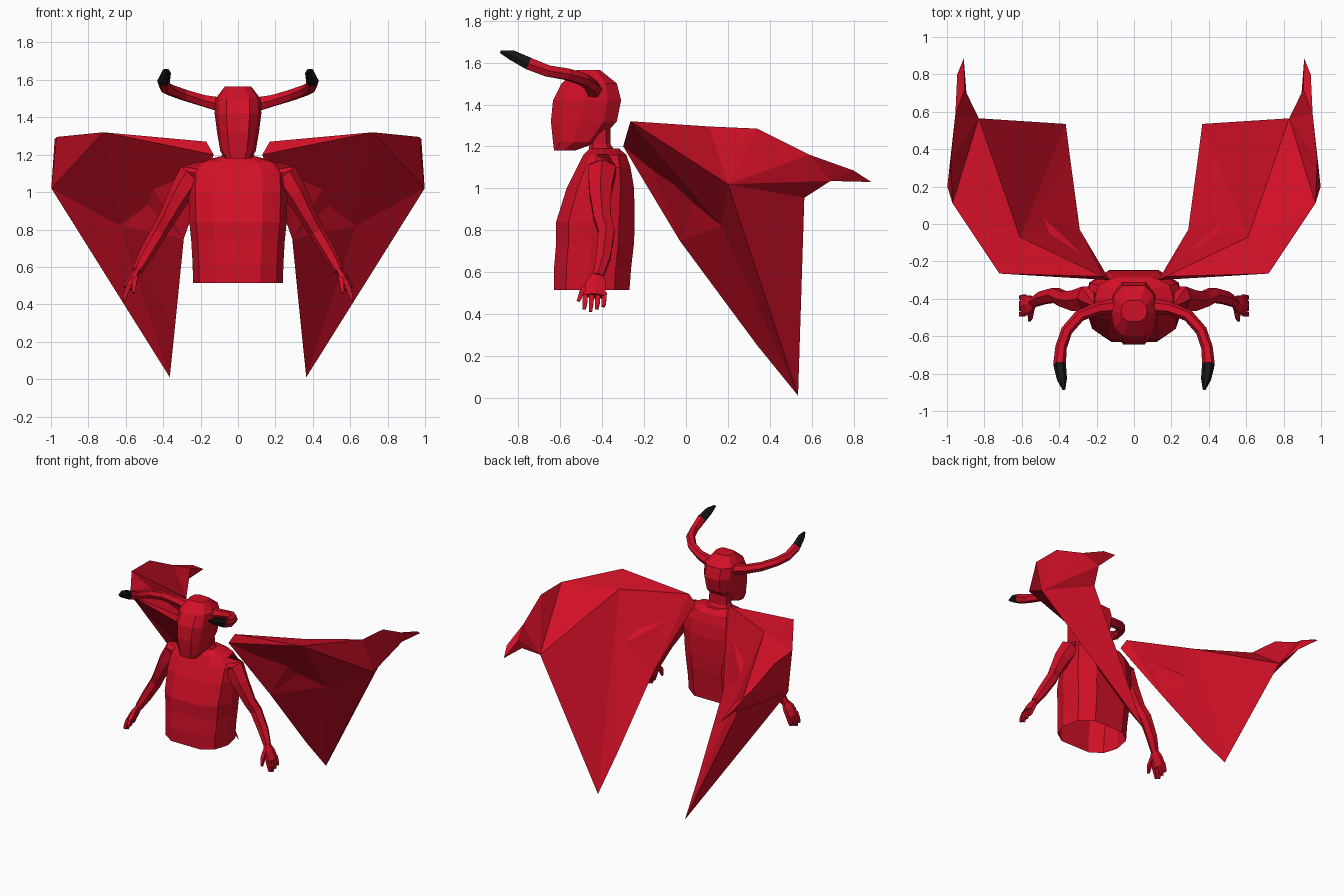
import bpy, bmesh
from mathutils import Vector

cube = bpy.data.objects.get("Cube")
if cube:
    bpy.data.objects.remove(cube, do_unlink=True)


def material(name, colour):
    mat = bpy.data.materials.new(name)
    mat.use_nodes = True
    mat.diffuse_color = colour
    shader = mat.node_tree.nodes["Principled BSDF"]
    shader.inputs["Base Color"].default_value = colour
    shader.inputs["Roughness"].default_value = 0.8
    return mat


red = material("crimson", (0.64, 0.005, 0.02, 1))
black = material("horn_black", (0.008, 0.008, 0.008, 1))


def build(name, verts, faces, mirrored=False, mats=(red,), rule=None):
    """Make a flat shaded object, optionally mirrored over x."""
    mesh = bpy.data.meshes.new(name)
    mesh.from_pydata([tuple(v) for v in verts], [], faces)
    for mat in mats:
        mesh.materials.append(mat)
    bm = bmesh.new()
    bm.from_mesh(mesh)
    bmesh.ops.recalc_face_normals(bm, faces=bm.faces)
    bm.to_mesh(mesh)
    bm.free()
    if rule:
        for poly in mesh.polygons:
            poly.material_index = rule(poly.center)
    obj = bpy.data.objects.new(name, mesh)
    bpy.context.collection.objects.link(obj)
    if mirrored:
        mod = obj.modifiers.new("Mirror", "MIRROR")
        mod.use_mirror_merge = False


def skin(rings, cap_start=True):
    """Bridge equal rings of points into one surface."""
    n = len(rings[0])
    verts = [p for ring in rings for p in ring]
    faces = [(r * n + i, r * n + (i + 1) % n, (r + 1) * n + (i + 1) % n, (r + 1) * n + i)
             for r in range(len(rings) - 1) for i in range(n)]
    faces.append(tuple(range(len(verts) - n, len(verts))))
    if cap_start:
        faces.append(tuple(range(n)))
    return verts, faces


# Half outline of a body section, from front to back, then its mirror
half = [(0.5, -1), (0.86, -0.68), (1, -0.1), (0.9, 0.6), (0.5, 1)]
outline = half + [(-x, y) for x, y in reversed(half)]


def stack(levels):
    """Rings from (height, front y, back y, half width)."""
    return [[Vector((x * w, (front + back) / 2 + y * (back - front) / 2, z))
             for x, y in outline] for z, front, back, w in levels]


def tube(name, path, section, **options):
    """Sweep a section along a path of (point, radius)."""
    pts = [Vector(p) for p, r in path]
    rings = []
    for i, (p, r) in enumerate(path):
        along = (pts[min(i + 1, len(pts) - 1)] - pts[max(i - 1, 0)]).normalized()
        guide = Vector((0, 1, 0)) if abs(along.z) > 0.6 else Vector((0, 0, 1))
        side = along.cross(guide).normalized()
        up = side.cross(along)
        rings.append([pts[i] + r * (a * side + b * up) for a, b in section])
    build(name, *skin(rings), mirrored=True, **options)


hexagon = [(1, 0), (0.5, 0.87), (-0.5, 0.87), (-1, 0), (-0.5, -0.87), (0.5, -0.87)]
square = [(0.8, 0.8), (-0.8, 0.8), (-0.8, -0.8), (0.8, -0.8)]
palm = [(0.5 * a, b) for a, b in hexagon]

# Torso, open at the waist
build("torso", *skin(stack([
    (0.515, -0.63, -0.27, 0.24), (0.62, -0.63, -0.262, 0.243),
    (0.74, -0.62, -0.248, 0.25), (0.84, -0.62, -0.245, 0.26),
    (1.0, -0.57, -0.248, 0.265), (1.1, -0.52, -0.265, 0.26),
    (1.16, -0.49, -0.285, 0.21), (1.19, -0.46, -0.32, 0.1)]), cap_start=False))

# Neck and head
build("neck", *skin(stack([
    (1.15, -0.47, -0.32, 0.11), (1.21, -0.46, -0.36, 0.08),
    (1.32, -0.48, -0.36, 0.08)])))
build("head", *skin(stack([
    (1.18, -0.63, -0.53, 0.07), (1.22, -0.635, -0.42, 0.095),
    (1.32, -0.645, -0.33, 0.112), (1.42, -0.635, -0.31, 0.125),
    (1.5, -0.595, -0.33, 0.12), (1.565, -0.52, -0.41, 0.07)])))

# Horns with dark tips
tube("horn", [
    ((0.08, -0.44, 1.465), 0.045), ((0.19, -0.45, 1.49), 0.034),
    ((0.29, -0.49, 1.52), 0.032), ((0.36, -0.57, 1.545), 0.031),
    ((0.39, -0.66, 1.56), 0.031), ((0.398, -0.75, 1.595), 0.034),
    ((0.385, -0.83, 1.635), 0.027), ((0.375, -0.885, 1.652), 0.008)],
    hexagon, mats=(red, black), rule=lambda c: int(c.y < -0.74))

# Arms and hands
tube("arm", [
    ((0.19, -0.4, 1.12), 0.055), ((0.25, -0.4, 1.085), 0.075),
    ((0.31, -0.41, 0.99), 0.062), ((0.38, -0.4, 0.86), 0.046),
    ((0.42, -0.38, 0.79), 0.044), ((0.49, -0.395, 0.67), 0.039),
    ((0.54, -0.42, 0.58), 0.028)], hexagon)
tube("hand", [
    ((0.535, -0.42, 0.59), 0.03), ((0.56, -0.43, 0.545), 0.055),
    ((0.59, -0.435, 0.485), 0.058)], palm)
for i in range(4):
    y = -0.48 + 0.03 * i
    low = 0.41 + 0.012 * abs(i - 1)
    tube(f"finger_{i + 1}", [
        ((0.585, y, 0.5), 0.015), ((0.603, y - 0.003, 0.45), 0.014),
        ((0.608, y - 0.006, low), 0.009)], square)
tube("thumb", [
    ((0.55, -0.45, 0.55), 0.02), ((0.555, -0.495, 0.51), 0.016),
    ((0.56, -0.515, 0.46), 0.009)], square)

# Wing: named corners joined by panels
corners = {
    "root": (0.13, -0.3, 1.2), "shoulder": (0.17, -0.28, 1.27),
    "elbow": (0.72, -0.265, 1.32), "ridge": (0.61, -0.07, 1.27),
    "wrist": (0.97, 0.11, 1.295), "knuckle": (0.998, 0.2, 1.02),
    "bend": (0.98, 0.34, 1.285), "claw": (0.955, 0.59, 1.16),
    "joint": (0.945, 0.8, 1.085), "tip": (0.91, 0.885, 1.03),
    "crest": (0.905, 0.72, 1.1), "under": (0.895, 0.69, 1.035),
    "notch": (0.83, 0.565, 0.955), "point": (0.365, 0.535, 0.01),
    "hem": (0.34, 0.34, 0.25), "inner": (0.29, -0.03, 0.75),
    "hollow": (0.63, 0.17, 0.82),
}
front_panels = [
    "root shoulder elbow", "root elbow hollow", "root hollow inner",
    "inner hollow hem", "hem hollow point", "elbow wrist knuckle",
    "elbow knuckle hollow", "hollow knuckle point"]
outer_panels = [
    "knuckle notch point", "knuckle under notch", "wrist bend knuckle",
    "bend claw knuckle", "claw under knuckle", "claw joint under",
    "joint tip under"]
back_panels = [
    "shoulder ridge elbow", "elbow ridge wrist", "ridge notch wrist",
    "wrist notch bend", "bend notch claw", "claw notch crest",
    "notch under crest", "claw crest joint", "joint crest tip",
    "tip crest under"]
membrane_panels = [
    "shoulder root inner", "shoulder inner ridge", "inner hem ridge",
    "hem point ridge", "ridge point notch"]
names = list(corners)
wing_faces = [tuple(names.index(word) for word in panel.split())
              for panel in front_panels + outer_panels + back_panels + membrane_panels]
build("wing", corners.values(), wing_faces, mirrored=True)
